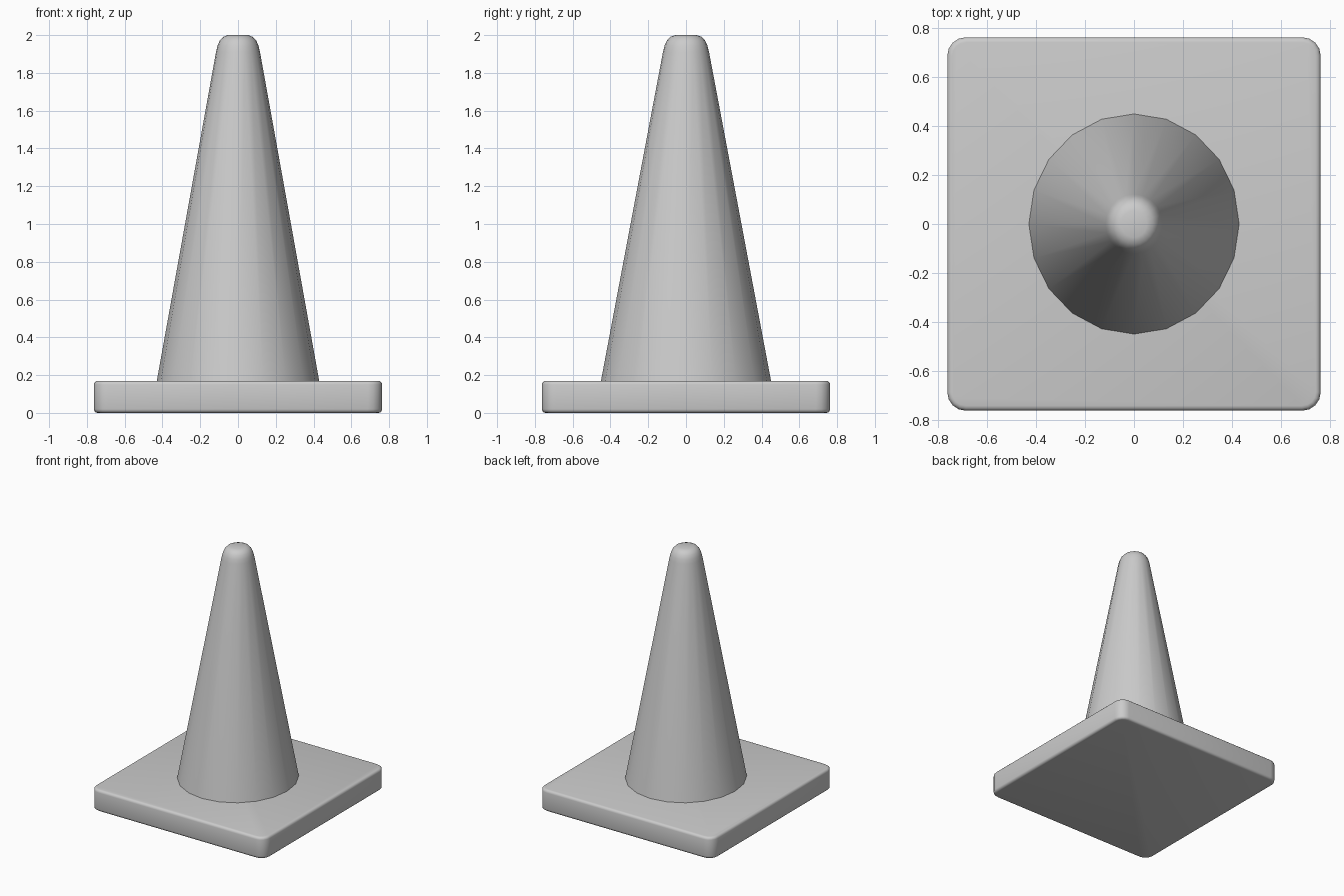
import bpy, bmesh, math

if "Cube" in bpy.data.objects:
    bpy.data.objects.remove(bpy.data.objects["Cube"])


def finish(name, bm, angle):
    bmesh.ops.recalc_face_normals(bm, faces=bm.faces[:])
    mesh = bpy.data.meshes.new(name)
    bm.to_mesh(mesh)
    bm.free()
    ob = bpy.data.objects.new(name, mesh)
    bpy.context.collection.objects.link(ob)
    bpy.ops.object.select_all(action='DESELECT')
    ob.select_set(True)
    bpy.context.view_layer.objects.active = ob
    bpy.ops.object.shade_smooth_by_angle(angle=math.radians(angle))
    return ob


# Square foot: rounded corners first, then softened top and bottom rims
HALF, THICK = 0.763, 0.17
bm = bmesh.new()
bmesh.ops.create_cube(bm, size=1)
for v in bm.verts:
    v.co = (v.co.x * 2 * HALF, v.co.y * 2 * HALF, (v.co.z + 0.5) * THICK)
uprights = [e for e in bm.edges if abs(e.verts[0].co.z - e.verts[1].co.z) > 0.1]
bmesh.ops.bevel(bm, geom=uprights, offset=0.075, segments=4, profile=0.5, affect='EDGES')
bm.normal_update()
rims = [e for e in bm.edges if abs(e.calc_face_angle(0)) > 1.0]
bmesh.ops.bevel(bm, geom=rims, offset=0.02, segments=3, profile=0.5, affect='EDGES')
finish("base_plate", bm, 40)

# Tapered body with 20 sides, slightly narrower in x, with a rounded tip
SIDES, X_SCALE = 20, 0.955
profile = [(0.451, 0.165), (0.122, 1.91), (0.114, 1.943),
           (0.102, 1.97), (0.082, 1.991), (0.055, 2.0)]
bm = bmesh.new()
rings = []
for r, z in profile:
    rings.append([bm.verts.new((X_SCALE * r * math.cos(2 * math.pi * i / SIDES),
                                r * math.sin(2 * math.pi * i / SIDES), z))
                  for i in range(SIDES)])
for low, high in zip(rings, rings[1:]):
    for i in range(SIDES):
        j = (i + 1) % SIDES
        bm.faces.new((low[i], low[j], high[j], high[i]))
bm.faces.new(rings[-1])
bm.faces.new(rings[0][::-1])
finish("cone_body", bm, 40)
